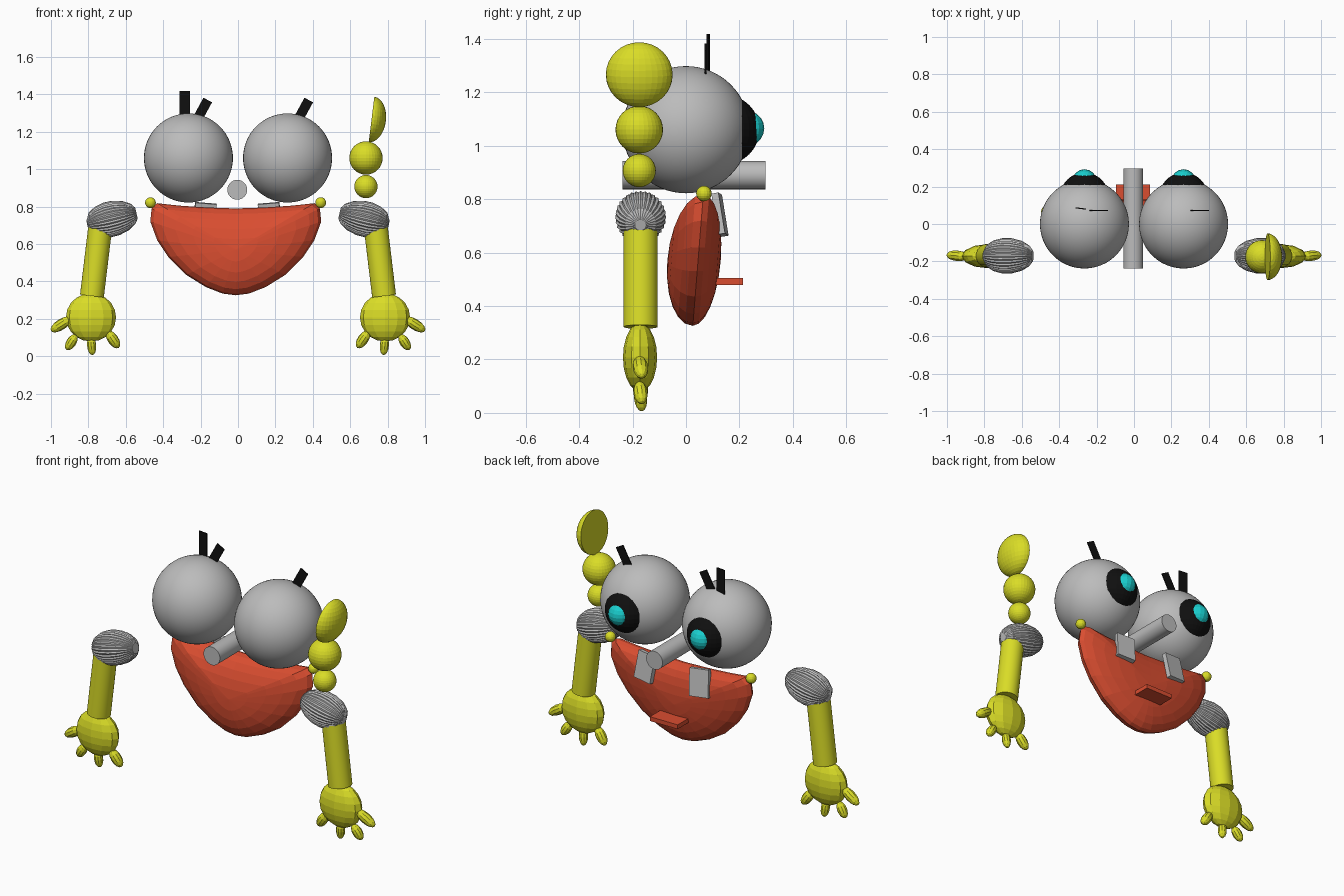
import bpy, bmesh, math
from mathutils import Vector, Matrix, Euler

if "Cube" in bpy.data.objects:
    bpy.data.objects.remove(bpy.data.objects["Cube"])


def mat(name, r, g, b):
    m = bpy.data.materials.new(name)
    m.diffuse_color = (r, g, b, 1)
    m.use_nodes = True
    m.node_tree.nodes["Principled BSDF"].inputs["Base Color"].default_value = m.diffuse_color
    return m


GREY = mat("light_grey", 0.5, 0.5, 0.5)
YELLOW = mat("yellow", 0.70, 0.72, 0.02)
RED = mat("red", 0.70, 0.075, 0.03)
BLACK = mat("black", 0.005, 0.005, 0.005)
CYAN = mat("cyan", 0.01, 0.62, 0.62)


def finish(bm, name, material, smooth=False):
    bmesh.ops.recalc_face_normals(bm, faces=bm.faces)
    me = bpy.data.meshes.new(name)
    bm.to_mesh(me)
    bm.free()
    me.materials.append(material)
    ob = bpy.data.objects.new(name, me)
    bpy.context.collection.objects.link(ob)
    if smooth:
        bpy.ops.object.select_all(action='DESELECT')
        ob.select_set(True)
        bpy.context.view_layer.objects.active = ob
        bpy.ops.object.shade_smooth_by_angle(angle=math.radians(35))
    return ob


def place(loc, rot=(0, 0, 0), size=(1, 1, 1)):
    return (Matrix.Translation(loc) @ Euler(rot).to_matrix().to_4x4()
            @ Matrix.Diagonal((*size, 1)))


def ball(name, loc, size, material, seg=32, rings=16, smooth=False, rot=(0, 0, 0)):
    bm = bmesh.new()
    bmesh.ops.create_uvsphere(bm, u_segments=seg, v_segments=rings, radius=1,
                              matrix=place(loc, rot, size))
    return finish(bm, name, material, smooth)


def box(name, loc, size, material, rot=(0, 0, 0)):
    bm = bmesh.new()
    bmesh.ops.create_cube(bm, size=1, matrix=place(loc, rot, size))
    return finish(bm, name, material)


def along(a, b):
    """Matrix with local z running from a towards b, origin at a."""
    a, b = Vector(a), Vector(b)
    q = (b - a).to_track_quat('Z', 'Y')
    return Matrix.Translation(a) @ q.to_matrix().to_4x4(), (b - a).length


def lathe(name, a, b, profile, n, material, flute=1.0, smooth=False):
    """Revolve (t, radius) pairs about the line a-b; flute < 1 pleats it."""
    m, length = along(a, b)
    bm = bmesh.new()
    rings = []
    for t, r in profile:
        ring = []
        for i in range(n):
            k = r * (flute if i % 2 else 1)
            ang = 2 * math.pi * i / n
            ring.append(bm.verts.new(m @ Vector((k * math.cos(ang), k * math.sin(ang), t * length))))
        rings.append(ring)
    for p, q in zip(rings, rings[1:]):
        for i in range(n):
            j = (i + 1) % n
            bm.faces.new((p[i], p[j], q[j], q[i]))
    bm.faces.new(rings[0][::-1])
    bm.faces.new(rings[-1])
    return finish(bm, name, material, smooth)


# Body: faceted lens with a smile-shaped outline
def body():
    half = [(0, .79), (.15, .795), (.3, .805), (.42, .818), (.45, .79), (.457, .72),
            (.42, .62), (.36, .53), (.265, .435), (.16, .37), (.07, .335), (0, .326)]
    outline = half + [(-x, z) for x, z in half[-2:0:-1]]
    cx, cz, n = -.012, .57, len(half) * 2 - 2
    bm = bmesh.new()
    rings = []
    steps = 12
    for k in range(1, steps):
        a = math.pi * k / steps
        s, c = math.sin(a), math.cos(a)
        depth = -.115 * c if c > 0 else -.085 * c
        ring = []
        for x, z in outline:
            zz = cz + (z - cz) * s
            y = .045 + .08 * (zz - cz) + depth
            ring.append(bm.verts.new((cx + x * s, y, zz)))
        rings.append(ring)
    for p, q in zip(rings, rings[1:]):
        for i in range(n):
            j = (i + 1) % n
            bm.faces.new((p[i], p[j], q[j], q[i]))
    for ring, y in ((rings[0], -.07), (rings[-1], .13)):
        tip = bm.verts.new((cx, y, cz))
        for i in range(n):
            bm.faces.new((ring[i], ring[(i + 1) % n], tip))
    finish(bm, "body", RED)


body()
box("lip", (-.005, .15, .492), (.18, .125, .025), RED)

# Nose
lathe("nose", (-.004, -.237, .89), (-.004, .298, .89), [(0, .053), (1, .053)], 32, GREY, smooth=True)

for s, side in ((-1, "left"), (1, "right")):
    # Eyes, looking towards +y
    x = s * .265
    ball(side + "_eye", (x, 0, 1.06), (.238,) * 3, GREY, 48, 32, True)
    ball(side + "_pupil", (x, .145, 1.06), (.13,) * 3, BLACK)
    ball(side + "_iris", (x, .227, 1.065), (.066,) * 3, CYAN, 16, 10)

    # Teeth and mouth corners
    box(side + "_tooth", (s * .175 - .004, .127, .742), (.115, .027, .155), GREY,
        (.17, -s * .08, -s * .12))
    ball(side + "_mouth_corner", (s * .455 - .013, .067, .821), (.029,) * 3, YELLOW, 16, 10)

    # Pleated sleeve
    y = -.17
    lathe(side + "_sleeve", (s * .543, y, .766), (s * .806, y, .703),
          [(0, .03), (.07, .056), (.22, .08), (.42, .094), (.6, .095), (.78, .083), (.92, .06), (1, .02)],
          64, GREY, flute=.94)

    # Arm and hand
    lathe(side + "_arm", (s * .733, y, .72), (s * .781, y, .322), [(0, .064), (1, .064)], 32, YELLOW,
          smooth=True)
    ball(side + "_hand", (s * .786, -.172, .208), (.134, .064, .129), YELLOW, 12, 10)

    # Fingers: base x, z, tip x, z, radius
    for i, (bx, bz, tx, tz, r) in enumerate([(.89, .205, 1.0, .135, .029), (.865, .115, .917, .035, .027),
                                             (.787, .11, .778, .006, .025), (.70, .135, .637, .045, .029)]):
        m, length = along((s * bx, -.175, bz), (s * tx, -.165, tz))
        bm = bmesh.new()
        bmesh.ops.create_uvsphere(bm, u_segments=10, v_segments=8, radius=1,
                                  matrix=m @ place((0, 0, length / 2), size=(r, r, length / 2)))
        finish(bm, f"{side}_finger_{i + 1}", YELLOW)

    # Tilted eyelash on each eye
    box(side + "_lash", (s * .27 + .08, .073, 1.318), (.052, .006, .118), BLACK, (0, .5, 0))

# Upright eyelash on the left eye only
box("upright_lash", (-.284, .083, 1.345), (.056, .006, .145), BLACK, (0, 0, -.12))

# Stack of balls beside the head, topped by a half ball with a flat side
ball("lower_ball", (.684, -.175, .907), (.062,) * 3, YELLOW)
ball("middle_ball", (.684, -.175, 1.06), (.089,) * 3, YELLOW)
bm = bmesh.new()
bmesh.ops.create_uvsphere(bm, u_segments=32, v_segments=16, radius=1)
cut = bmesh.ops.bisect_plane(bm, geom=bm.verts[:] + bm.edges[:] + bm.faces[:], dist=1e-5,
                             plane_co=(0, 0, 0), plane_no=(1, 0, 0), clear_inner=True)
bmesh.ops.holes_fill(bm, edges=[e for e in bm.edges if e.is_boundary])
bm.transform(place((.714, -.175, 1.266), (0, .122, 0), (.077, .125, .122)))
finish(bm, "half_ball", YELLOW)
